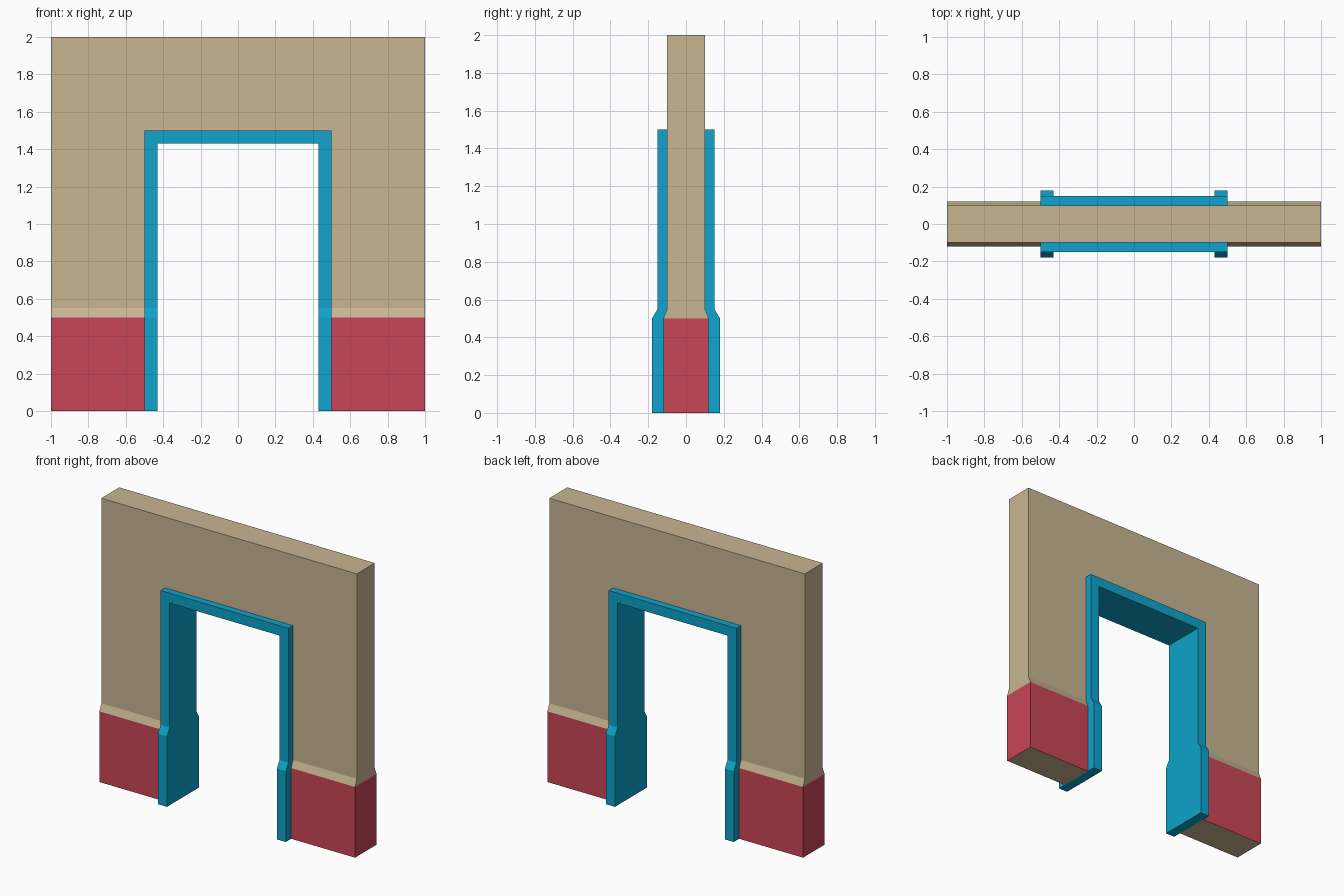
import bpy, bmesh

if "Cube" in bpy.data.objects:
    bpy.data.objects.remove(bpy.data.objects["Cube"])


def srgb(r, g, b):
    lin = lambda c: c / 12.92 if c <= 0.04045 else ((c + 0.055) / 1.055) ** 2.4
    return (*[lin(v / 255) for v in (r, g, b)], 1.0)


def material(name, rgb):
    m = bpy.data.materials.new(name)
    m.diffuse_color = srgb(*rgb)
    m.use_nodes = True
    m.node_tree.nodes["Principled BSDF"].inputs["Base Color"].default_value = m.diffuse_color
    return m


tan = material("tan plaster", (201, 182, 147))
red = material("red skirting", (201, 70, 87))
blue = material("blue trim", (14, 164, 204))


def add_column(bm, x0, x1, levels):
    """Stack of rectangular sections; levels are (z, half depth) pairs."""
    rings = [[bm.verts.new(p) for p in ((x0, -d, z), (x1, -d, z), (x1, d, z), (x0, d, z))]
             for z, d in levels]
    bm.faces.new(rings[0][::-1])
    bm.faces.new(rings[-1])
    for a, b in zip(rings, rings[1:]):
        for i in range(4):
            j = (i + 1) % 4
            bm.faces.new((a[i], a[j], b[j], b[i]))


def make_portal(name, outer, inner, levels, head, materials):
    """Two legs joined by a head piece into one continuous mesh."""
    bm = bmesh.new()
    add_column(bm, -outer, -inner, levels)
    add_column(bm, inner, outer, levels)
    add_column(bm, -inner, inner, head)
    bmesh.ops.remove_doubles(bm, verts=bm.verts, dist=1e-4)
    # Remove the internal walls where legs meet the head
    z_low = head[0][0]
    joints = [f for f in bm.faces if abs(f.normal.x) > 0.9 or f.normal.length == 0]
    bm.normal_update()
    joints = [f for f in bm.faces
              if abs(abs(f.calc_center_median().x) - inner) < 1e-4
              and f.calc_center_median().z > z_low]
    bmesh.ops.delete(bm, geom=joints, context='FACES')
    bmesh.ops.recalc_face_normals(bm, faces=bm.faces)
    # Second colour on the upright faces of the lowest band
    if len(materials) > 1:
        for f in bm.faces:
            if f.calc_center_median().z < levels[1][0] and abs(f.normal.z) < 0.5:
                f.material_index = 1
    mesh = bpy.data.meshes.new(name)
    bm.to_mesh(mesh)
    bm.free()
    for m in materials:
        mesh.materials.append(m)
    ob = bpy.data.objects.new(name, mesh)
    bpy.context.collection.objects.link(ob)
    return ob


# Wall with a thicker skirting at its foot
make_portal("wall", 1.0, 0.5,
            [(0, .12), (.5, .12), (.55, .10), (1.5, .10), (2, .10)],
            [(1.5, .10), (2, .10)], [tan, red])

# Door frame lining the opening, following the skirting step
make_portal("door_frame", 0.5, 0.43,
            [(0, .18), (.5, .18), (.55, .15), (1.43, .15), (1.5, .15)],
            [(1.43, .15), (1.5, .15)], [blue])
